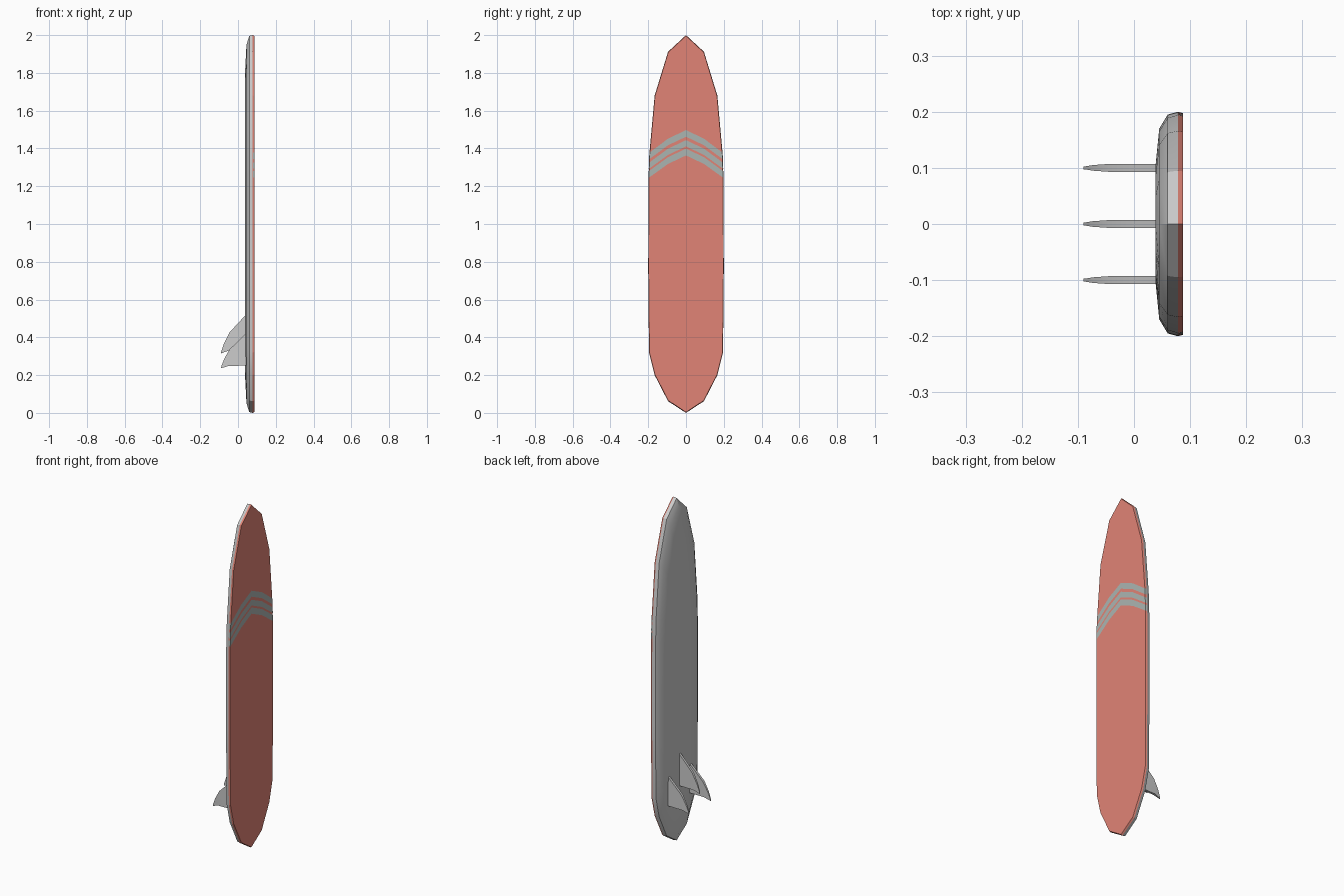
import bpy, bmesh

if "Cube" in bpy.data.objects:
    bpy.data.objects.remove(bpy.data.objects["Cube"])

# Half outline of the board, nose to tail: (half width, height)
HALF = [(0, 2), (.095, 1.912), (.166, 1.68), (.194, 1.37), (.199, 1.23),
        (.2, .75), (.196, .32), (.166, .2), (.095, .062), (0, 0)]
OUTLINE = HALF + [(-y, z) for y, z in reversed(HALF[1:-1])]


def material(name, color):
    m = bpy.data.materials.new(name)
    m.diffuse_color = (*color, 1)
    m.use_nodes = True
    m.node_tree.nodes["Principled BSDF"].inputs["Base Color"].default_value = m.diffuse_color
    return m


def make_object(name, verts, faces, mat=None, smooth=None):
    me = bpy.data.meshes.new(name)
    me.from_pydata(verts, [], faces)
    bm = bmesh.new()
    bm.from_mesh(me)
    bmesh.ops.recalc_face_normals(bm, faces=bm.faces)
    bm.to_mesh(me)
    bm.free()
    ob = bpy.data.objects.new(name, me)
    bpy.context.collection.objects.link(ob)
    if mat:
        me.materials.append(mat)
    if smooth:
        bpy.ops.object.select_all(action='DESELECT')
        ob.select_set(True)
        bpy.context.view_layer.objects.active = ob
        bpy.ops.object.shade_smooth_by_angle(angle=smooth)
    return ob


def loft(name, rings, mat=None, smooth=None):
    """Outline rings given as (x, width scale, height scale), capped at both ends."""
    n = len(OUTLINE)
    verts = [(x, y * sy, 1 + (z - 1) * sz) for x, sy, sz in rings for y, z in OUTLINE]
    faces = [(r * n + i, r * n + (i + 1) % n, (r + 1) * n + (i + 1) % n, (r + 1) * n + i)
             for r in range(len(rings) - 1) for i in range(n)]
    faces += [tuple(range(n)), tuple(range((len(rings) - 1) * n, len(rings) * n))]
    return make_object(name, verts, faces, mat, smooth)


def half_width(z):
    for (y1, z1), (y2, z2) in zip(HALF, HALF[1:]):
        if z1 >= z >= z2:
            return y1 + (y2 - y1) * (z1 - z) / (z1 - z2)


red = material("deck_red", (.75, .23, .18))
pale = material("stripe_grey", (.41, .46, .44))

# Hull (rounded underside) and coloured deck
loft("hull", [(.078, 1, 1), (.06, .975, .996), (.045, .85, .95), (.038, .5, .82)], smooth=.5)
loft("deck", [(.078, 1, 1), (.087, .988, .996)], red)

# Three chevron stripes wrapping over the deck edges
for k, (top, bottom) in enumerate([(1.497, 1.462), (1.444, 1.411), (1.399, 1.363)]):
    verts = []
    for side in (-1, 1):
        section = [(.0785, 1.003, .118), (.0876, .991, .118), (.0876, None, .045), (.0876, 0, 0)]
        for x, s, drop in section if side < 0 else section[-2::-1]:
            for z in (top - drop, bottom - drop):
                y = .095 if s is None else half_width(z) * s
                verts.append((x, side * y, z))
    faces = [(i, i + 1, i + 3, i + 2) for i in range(0, len(verts) - 2, 2)]
    ob = make_object(f"stripe_{k + 1}", verts, faces, pale)
    # face the open ribbon outwards
    if ob.data.polygons[2].normal.x < 0:
        ob.data.flip_normals()

# Fins: (x, height, half thickness)
FIN = [(.046, .188, .007), (0, .144, .007), (-.045, .1, .007), (-.073, .05, .005),
       (-.088, .012, .0025), (-.09, 0, .0025), (-.05, .013, .0065), (.046, .014, .007)]
for name, fy, z0, sz in [("left_fin", .1, .236, 1), ("centre_fin", 0, .315, 1.11),
                         ("right_fin", -.1, .236, 1)]:
    n = len(FIN)
    verts = [(x, fy + s * t, z0 + z * sz) for s in (-1, 1) for x, z, t in FIN]
    faces = [(i, (i + 1) % n, n + (i + 1) % n, n + i) for i in range(n)]
    # side walls as strips between leading and trailing edge
    for o in (0, n):
        faces += [tuple(o + i for i in f) for f in [(0, 1, 7), (1, 2, 6, 7), (2, 3, 6), (3, 4, 6), (4, 5, 6)]]
    make_object(name, verts, faces, smooth=.5)
